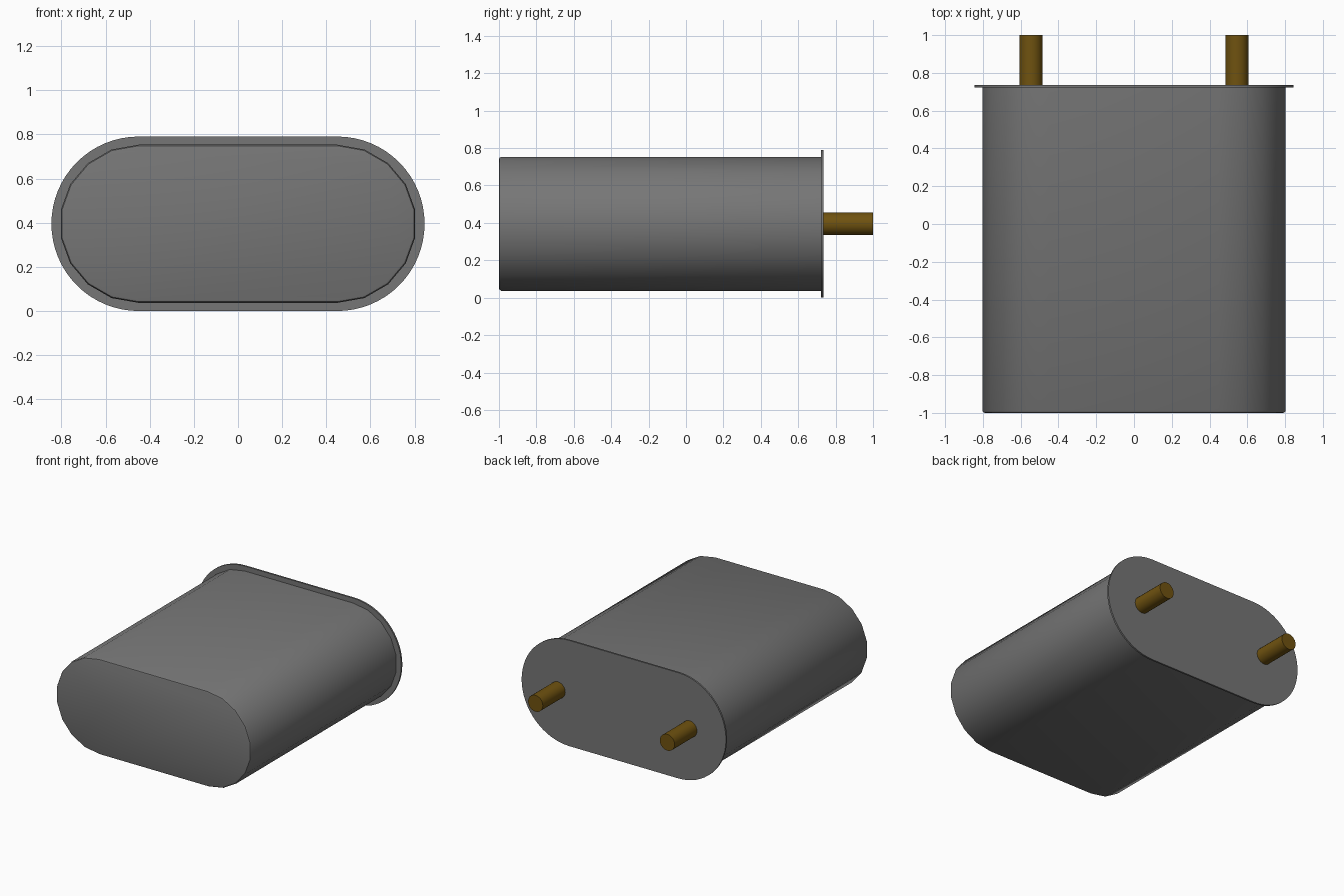
import bpy, bmesh, math
from mathutils import Matrix

cube = bpy.data.objects.get("Cube")
if cube:
    bpy.data.objects.remove(cube, do_unlink=True)

MID_Z = 0.395   # height of the centre line
ARC_X = 0.45    # centres of the rounded ends


def material(name, rgb):
    m = bpy.data.materials.new(name)
    m.use_nodes = True
    m.diffuse_color = (*rgb, 1)
    m.node_tree.nodes["Principled BSDF"].inputs["Base Color"].default_value = (*rgb, 1)
    return m


grey = material("grey metal", (0.18, 0.18, 0.18))
brass = material("dark brass", (0.16, 0.085, 0.005))


def stadium(radius, steps):
    """Rounded-end outline in x and z."""
    pts = []
    for side, start in ((1, -math.pi / 2), (-1, math.pi / 2)):
        for i in range(steps + 1):
            a = start + math.pi * i / steps
            pts.append((side * ARC_X + radius * math.cos(a),
                        MID_Z + radius * math.sin(a)))
    return pts


def finish(name, bm, mat):
    bmesh.ops.recalc_face_normals(bm, faces=bm.faces)
    mesh = bpy.data.meshes.new(name)
    bm.to_mesh(mesh)
    bm.free()
    mesh.materials.append(mat)
    obj = bpy.data.objects.new(name, mesh)
    bpy.context.collection.objects.link(obj)
    bpy.ops.object.select_all(action='DESELECT')
    obj.select_set(True)
    bpy.context.view_layer.objects.active = obj
    bpy.ops.object.shade_smooth_by_angle(angle=math.radians(35))
    return obj


def loft(name, sections, steps, mat):
    """Capped solid through (y, radius) sections of the rounded outline."""
    bm = bmesh.new()
    rings = [[bm.verts.new((x, y, z)) for x, z in stadium(r, steps)]
             for y, r in sections]
    n = len(rings[0])
    for a, b in zip(rings, rings[1:]):
        for i in range(n):
            j = (i + 1) % n
            bm.faces.new((a[i], a[j], b[j], b[i]))
    bm.faces.new(rings[0])
    bm.faces.new(rings[-1])
    return finish(name, bm, mat)


# Can with a small rounded front edge
loft("can_body", [(-1.0, 0.345), (-0.997, 0.353), (-0.988, 0.358), (0.725, 0.358)], 9, grey)

# Thin base flange
loft("base_flange", [(0.722, 0.395), (0.735, 0.395)], 32, grey)

# Two lead pins
for name, x in (("left_pin", 0.545), ("right_pin", -0.545)):
    bm = bmesh.new()
    bmesh.ops.create_cone(
        bm, cap_ends=True, segments=24, radius1=0.061, radius2=0.061, depth=0.27,
        matrix=Matrix.Translation((x, 0.865, MID_Z)) @ Matrix.Rotation(math.pi / 2, 4, 'X'))
    finish(name, bm, brass)
